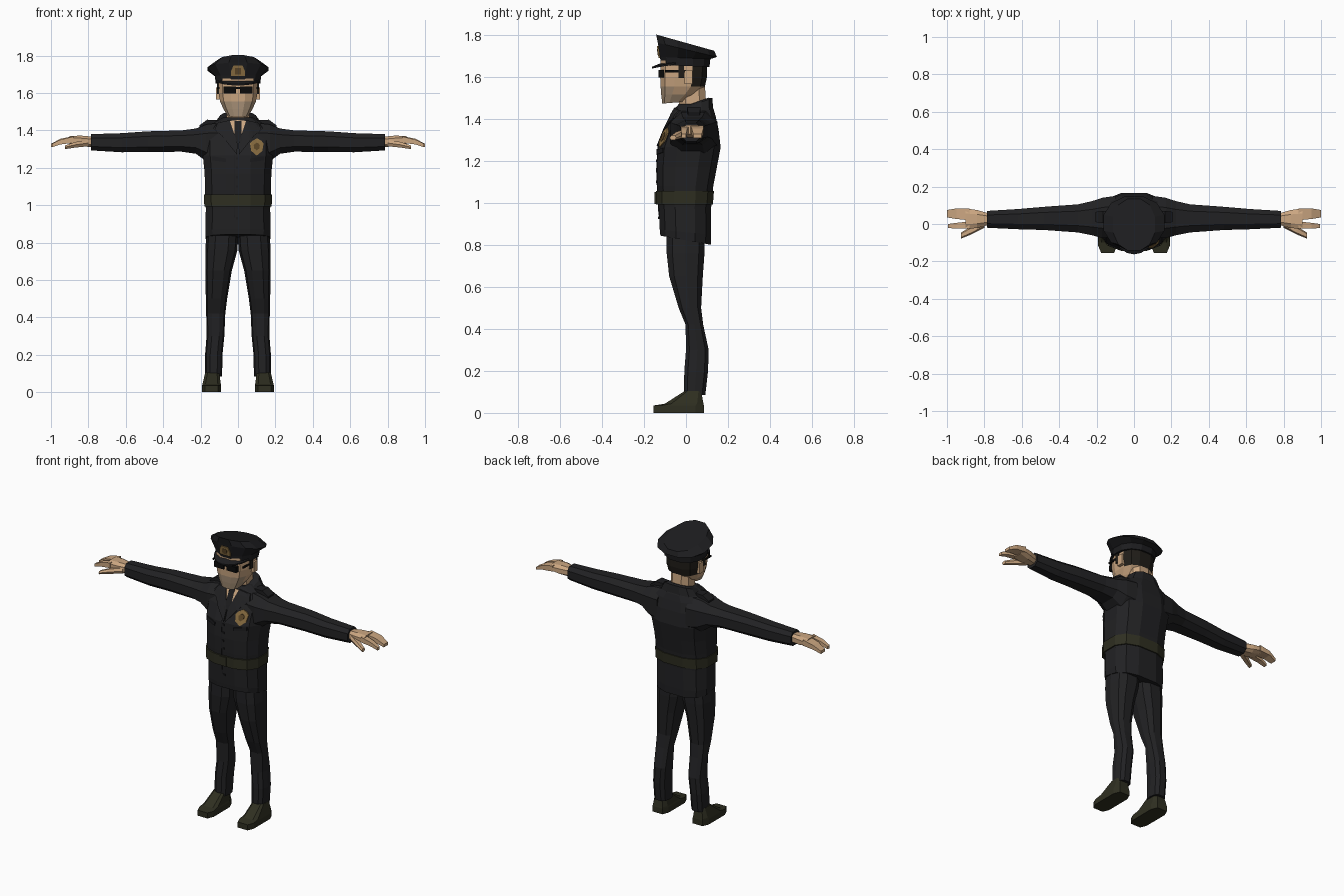
import bpy, bmesh, math
from mathutils import Vector
from mathutils.bvhtree import BVHTree


def mat(name, r, g, b):
    m = bpy.data.materials.new(name)
    m.diffuse_color = (r, g, b, 1)
    return m


UNIFORM = mat("uniform black", .0155, .0155, .017)
CAP = mat("cap black", .012, .012, .0135)
LEATHER = mat("olive leather", .028, .028, .015)
SKIN = mat("skin", .60, .385, .22)
STUBBLE = mat("stubble skin", .40, .29, .19)
HAIR = mat("dark hair", .014, .012, .009)
GLASS = mat("lens black", .003, .003, .003)
GOLD = mat("dull gold", .26, .16, .055)
BRONZE = mat("dark bronze", .11, .065, .022)


def finish(name, bm, mats, mirror=False, rule=None):
    bmesh.ops.recalc_face_normals(bm, faces=bm.faces)
    if rule:
        for f in bm.faces:
            f.material_index = rule(f.calc_center_median())
    me = bpy.data.meshes.new(name)
    bm.to_mesh(me)
    bm.free()
    for m in mats if isinstance(mats, list) else [mats]:
        me.materials.append(m)
    ob = bpy.data.objects.new(name, me)
    bpy.context.collection.objects.link(ob)
    if mirror:
        ob.modifiers.new("mirror", 'MIRROR').use_mirror_merge = False
    return ob


def bridge(bm, rings):
    rows = [[bm.verts.new(p) for p in r] for r in rings]
    n = len(rows[0])
    for a, b in zip(rows, rows[1:]):
        for i in range(n):
            bm.faces.new((a[i], a[(i + 1) % n], b[(i + 1) % n], b[i]))
    bm.faces.new(rows[0])
    bm.faces.new(rows[-1])


def loft(name, secs, mats, axis='z', n=12, p=.75, mirror=False, rule=None):
    """Skin of rounded sections (t, a0, a1, b0, b1[, tilt]); n=4 gives boxes."""
    def power(v):
        return math.copysign(abs(v) ** p, v)
    unit = [(power(math.sin(a)), power(math.cos(a)))
            for a in (2 * math.pi * (i + .5) / n for i in range(n))]
    mu, mv = max(u for u, v in unit), max(v for u, v in unit)
    rings = []
    for t, a0, a1, b0, b1, *tilt in secs:
        ring = []
        for u, v in unit:
            a = (a0 + a1) / 2 + u / mu * (a1 - a0) / 2
            b = (b0 + b1) / 2 + v / mv * (b1 - b0) / 2
            ring.append((a, b, t + (tilt[0] * b if tilt else 0)) if axis == 'z' else (t, a, b))
        rings.append(ring)
    bm = bmesh.new()
    bridge(bm, rings)
    return finish(name, bm, mats, mirror, rule)


def box(name, x0, x1, y0, y1, z0, z1, m, mirror=False):
    return loft(name, [(z0, x0, x1, y0, y1), (z1, x0, x1, y0, y1)], m, n=4, mirror=mirror)


def plate(name, target, pts, thick, m, mirror=False):
    """Thin patch with outline (x, z) laid on the front of target."""
    src = bmesh.new()
    src.from_mesh(target.data)
    tree = BVHTree.FromBMesh(src)
    bm = bmesh.new()
    bm.faces.new([bm.verts.new((x, 0, z)) for x, z in pts])
    bmesh.ops.triangulate(bm, faces=bm.faces)
    bmesh.ops.subdivide_edges(bm, edges=bm.edges, cuts=3, use_grid_fill=True)
    for v in bm.verts:
        hit = tree.ray_cast(Vector((v.co.x, -1, v.co.z)), Vector((0, 1, 0)))[0]
        v.co.y = (hit.y if hit else -.04) - thick
    out = bmesh.ops.extrude_face_region(bm, geom=bm.faces[:])
    for v in out["geom"]:
        if isinstance(v, bmesh.types.BMVert):
            v.co.y += thick + .002
    src.free()
    return finish(name, bm, m, mirror)


def rect(x0, x1, z0, z1):
    return [(x0, z0), (x1, z0), (x1, z1), (x0, z1)]


# shoes and trousers
loft("shoe", [(0, .09, .192, -.155, .085), (.035, .09, .192, -.155, .085),
              (.044, .092, .19, -.1, .083), (.105, .1, .175, -.005, .072)],
     LEATHER, n=8, p=.45, mirror=True)
loft("trouser_leg", [(.085, .085, .175, -.01, .092), (.2, .083, .176, -.008, .105),
                     (.3, .073, .168, 0, .108), (.42, .068, .17, -.002, .082),
                     (.5, .058, .172, -.035, .072), (.65, .033, .175, -.08, .08),
                     (.76, .003, .175, -.092, .088), (.9, -.005, .165, -.092, .088)],
     UNIFORM, n=10, mirror=True)

# jacket body, sleeves, collar and shoulder straps
jacket = loft("jacket", [(.822, -.172, .172, -.122, .118, -.18), (.86, -.175, .175, -.125, .12, -.1),
                         (.98, -.172, .172, -.13, .12), (1.08, -.177, .177, -.137, .13),
                         (1.17, -.178, .178, -.139, .147), (1.265, -.188, .188, -.134, .165),
                         (1.35, -.19, .19, -.1, .155), (1.41, -.165, .165, -.07, .142),
                         (1.445, -.12, .12, -.055, .132), (1.47, -.08, .08, -.035, .12)], UNIFORM)
loft("sleeve", [(.1, -.07, .15, 1.22, 1.44), (.17, -.075, .14, 1.235, 1.432),
                (.225, -.06, .122, 1.275, 1.41), (.3, -.045, .105, 1.286, 1.4),
                (.48, -.032, .092, 1.285, 1.395), (.62, -.028, .08, 1.283, 1.385),
                (.785, -.02, .07, 1.293, 1.38)], UNIFORM, axis='x', n=8, mirror=True)
loft("collar", [(1.43, -.125, .125, -.05, .13, .12), (1.455, -.095, .095, -.035, .125, .35),
                (1.463, -.07, .07, -.02, .108, .35)], UNIFORM)
loft("shoulder_strap", [(.11, .01, .065, 1.425, 1.455), (.165, .005, .07, 1.425, 1.457),
                        (.205, .01, .065, 1.4, 1.428)], CAP, axis='x', n=4, mirror=True)

# shirt front: bare neck opening, tie, lapels
plate("neck_opening", jacket, [(-.05, 1.45), (0, 1.34), (.05, 1.45), (0, 1.455)], .003, SKIN)
collar_tie = [(-.018, 1.45), (-.013, 1.415), (-.02, 1.37), (0, 1.33), (.02, 1.37),
              (.013, 1.415), (.018, 1.45)]
plate("tie", jacket, collar_tie, .007, CAP)
plate("lapel", jacket, [(.045, 1.455), (.11, 1.44), (.125, 1.405), (.085, 1.37),
                        (.005, 1.27), (.003, 1.33)], .009, UNIFORM, True)

# pockets, front seam and buttons
plate("pocket_flap", jacket, [(.065, 1.23), (.14, 1.24), (.14, 1.262), (.065, 1.25)],
      .006, CAP, True)
plate("front_seam", jacket, rect(-.022, -.018, .84, 1.27), .003, CAP)
for z in (.93, 1.1, 1.15, 1.2, 1.25):
    plate("button", jacket, rect(-.012, 0, z - .006, z + .006), .005, CAP)

# chest badge
shield = [(.1, 1.265), (.13, 1.29), (.137, 1.33), (.125, 1.345), (.102, 1.358),
          (.078, 1.345), (.064, 1.33), (.071, 1.29)]
plate("badge", jacket, shield, .006, GOLD)
plate("badge_centre", jacket, [(.1 + (x - .1) * .45, 1.315 + (z - 1.315) * .45) for x, z in shield],
      .009, BRONZE)

# belt and buckle
belt = loft("belt", [(.992, -.18, .18, -.143, .128), (1.056, -.182, .182, -.144, .133)], LEATHER)
plate("buckle", belt, rect(-.025, .02, .995, 1.053), .006, LEATHER)

# hands
loft("palm", [(.77, -.003, .055, 1.31, 1.366), (.84, -.022, .075, 1.315, 1.372),
              (.9, -.025, .083, 1.328, 1.37)], SKIN, axis='x', n=8, mirror=True)
loft("fingers", [(.88, .02, .082, 1.333, 1.369), (.95, .027, .083, 1.327, 1.355),
                 (1, .035, .075, 1.31, 1.328)], SKIN, axis='x', n=4, mirror=True)
loft("index_finger", [(.88, -.025, .014, 1.333, 1.367), (.95, -.025, .006, 1.325, 1.35),
                      (.995, -.021, 0, 1.31, 1.328)], SKIN, axis='x', n=4, mirror=True)
loft("thumb", [(.8, -.02, .025, 1.315, 1.35), (.87, -.056, -.012, 1.308, 1.338),
               (.925, -.078, -.046, 1.3, 1.32)], SKIN, axis='x', n=6, mirror=True)

# neck, head (hair at the back, stubble on the jaw), ears and sideburns
loft("neck", [(1.41, -.062, .062, -.035, .1), (1.56, -.06, .06, -.03, .09)], SKIN, n=8)


def head_rule(c):
    return 2 if c.y > .035 and c.z > 1.545 else 1 if c.z < 1.555 and c.y < -.04 else 0


loft("head", [(1.482, -.055, .055, -.113, -.005, .08), (1.515, -.078, .078, -.118, .045),
              (1.555, -.096, .096, -.121, .09), (1.6, -.104, .104, -.123, .1),
              (1.68, -.106, .106, -.12, .102)], [SKIN, STUBBLE, HAIR], rule=head_rule)
box("ear", .098, .117, -.008, .03, 1.565, 1.63, SKIN, True)
box("sideburn", .098, .111, -.035, -.01, 1.595, 1.66, HAIR, True)

# sunglasses
box("lens", .01, .078, -.131, -.105, 1.598, 1.634, GLASS, True)
box("glasses_bridge", -.012, .012, -.131, -.115, 1.62, 1.632, GLASS)
box("glasses_arm", .1, .109, -.1, .0, 1.622, 1.632, GLASS, True)

# peaked cap: band and flared crown, visor, badge
cap = loft("cap", [(1.652, -.12, .12, -.118, .112, -.04), (1.69, -.123, .123, -.124, .116, -.04),
                   (1.73, -.162, .162, -.134, .147, -.24), (1.762, -.112, .112, -.142, .135, -.28)],
           CAP, p=.9)
bm = bmesh.new()
arc = [math.radians(-160 + 17.5 * i) for i in range(9)]
rings = []
for a in arc:
    c, s = math.cos(a), math.sin(a)
    zi, zo = 1.674, 1.674 - .03 * abs(s)
    rings.append([(.11 * c, .1 * s, zi), (.125 * c, .162 * s, zo + .004),
                  (.125 * c, .162 * s, zo - .004), (.11 * c, .1 * s, zi - .014)])
bridge(bm, rings)
finish("cap_visor", bm, CAP)
plate("cap_badge", cap, [(-.036, 1.69), (.036, 1.69), (.038, 1.715), (.024, 1.748),
                         (-.024, 1.748), (-.038, 1.715)], .007, GOLD)
plate("cap_badge_centre", cap, rect(-.016, .016, 1.7, 1.733), .009, BRONZE)
